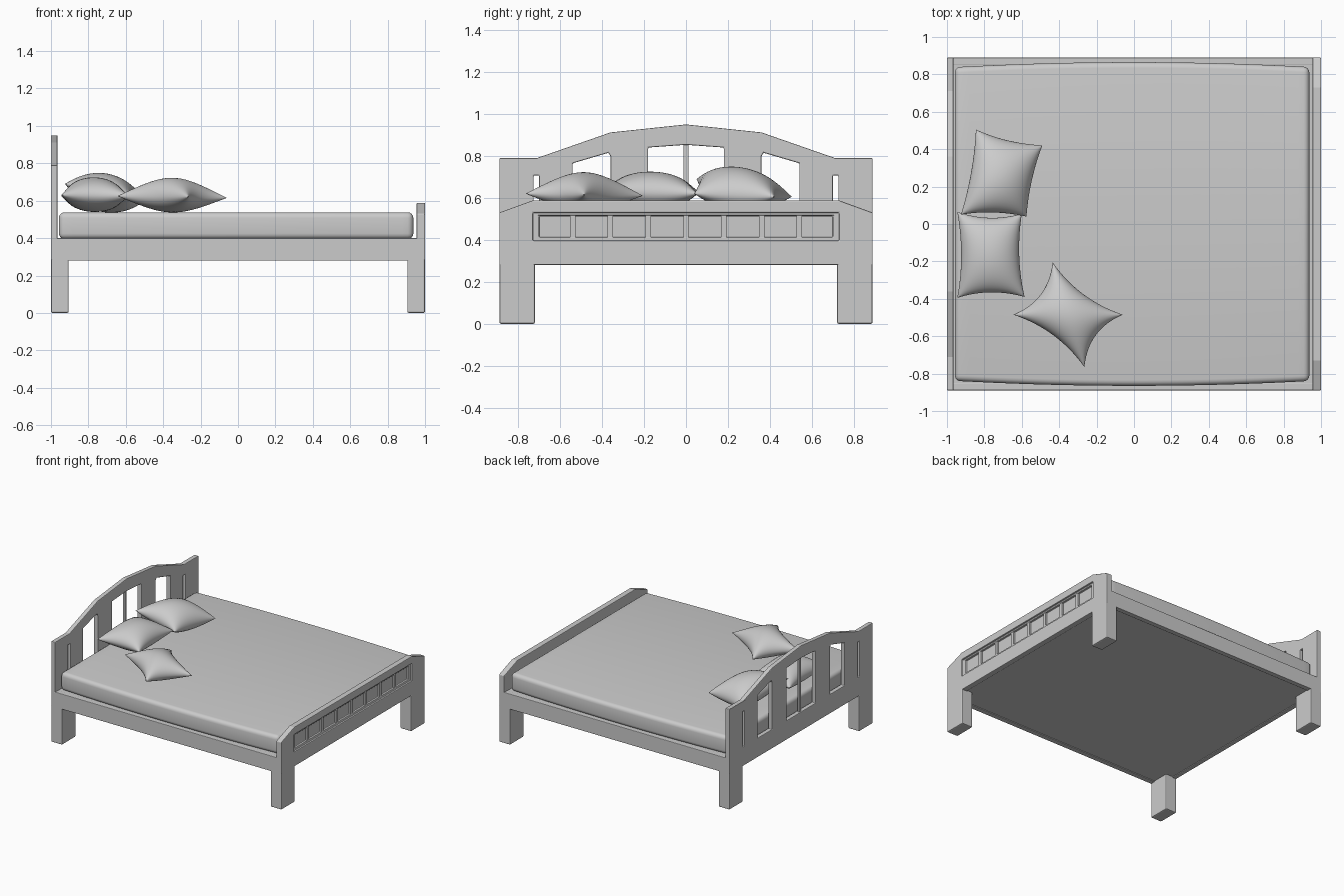
import bpy, bmesh, math
from mathutils import Vector

if "Cube" in bpy.data.objects:
    bpy.data.objects.remove(bpy.data.objects["Cube"])


def finish(bm, name):
    bmesh.ops.recalc_face_normals(bm, faces=bm.faces[:])
    me = bpy.data.meshes.new(name)
    bm.to_mesh(me)
    bm.free()
    ob = bpy.data.objects.new(name, me)
    bpy.context.collection.objects.link(ob)
    return ob


def prism(name, pts, x0, x1):
    """Extrude a (y, z) outline between two x positions."""
    bm = bmesh.new()
    f = bm.faces.new([bm.verts.new((x0, y, z)) for y, z in pts])
    ext = bmesh.ops.extrude_face_region(bm, geom=[f])["geom"]
    for v in ext:
        if isinstance(v, bmesh.types.BMVert):
            v.co.x = x1
    return finish(bm, name)


def box(name, x0, x1, y0, y1, z0, z1, bev=0.0):
    ob = prism(name, [(y0, z0), (y1, z0), (y1, z1), (y0, z1)], x0, x1)
    if bev:
        bevel(ob, bev)
    return ob


def activate(ob):
    bpy.ops.object.select_all(action='DESELECT')
    ob.select_set(True)
    bpy.context.view_layer.objects.active = ob


def bevel(ob, width):
    m = ob.modifiers.new("bevel", 'BEVEL')
    m.width, m.segments, m.limit_method = width, 2, 'ANGLE'


def cut(ob, cutters):
    for c in cutters:
        m = ob.modifiers.new("cut", 'BOOLEAN')
        m.operation, m.solver, m.object = 'DIFFERENCE', 'EXACT', c
        activate(ob)
        bpy.ops.object.modifier_apply(modifier=m.name)
        bpy.data.objects.remove(c)


def mirrored(half):
    """Complete an outline given for y >= 0, bottom to top."""
    return half + [(-y, z) for y, z in reversed(half) if y > 0]


def smooth(ob):
    activate(ob)
    bpy.ops.object.shade_smooth_by_angle(angle=math.radians(40))


# Headboard with arched top and window openings
head = prism("headboard", mirrored([(0.89, 0.28), (0.89, 0.79), (0.71, 0.79),
                                    (0.36, 0.912), (0, 0.95)]), -1.0, -0.965)
low = 0.43
holes = [prism("cutter", mirrored([(0.18, low), (0.18, 0.84), (0, 0.853)]), -1.1, -0.9)]
for s in (1, -1):
    holes.append(prism("cutter", [(s * y, z) for y, z in
                 [(0.36, low), (0.54, low), (0.54, 0.765), (0.37, 0.815), (0.36, 0.80)]], -1.1, -0.9))
    holes.append(prism("cutter", [(s * y, z) for y, z in
                 [(0.70, low), (0.726, low), (0.726, 0.707), (0.70, 0.707)]], -1.1, -0.9))
cut(head, holes)
bevel(head, 0.005)
box("headboard_slat", -0.99, -0.975, -0.011, 0.011, low - 0.01, 0.86)

# Footboard with a stepped recess and short dividers
foot = prism("footboard", mirrored([(0.89, 0.28), (0.89, 0.53), (0.73, 0.588)]), 0.955, 1.0)
cut(foot, [box("cutter", 0.988, 1.1, -0.73, 0.73, 0.395, 0.53),
           box("cutter", 0.974, 1.1, -0.70, 0.70, 0.413, 0.515)])
bevel(foot, 0.005)
for i in range(-3, 4):
    box("footboard_divider", 0.97, 0.987, i * 0.18 - 0.013, i * 0.18 + 0.013, 0.41, 0.518)

# Legs and side rails
for s in (1, -1):
    y0, y1 = sorted((s * 0.72, s * 0.89))
    box("head_leg", -1.0, -0.905, y0, y1, 0, 0.36, 0.008)
    box("foot_leg", 0.905, 1.0, y0, y1, 0, 0.36, 0.008)
    y0, y1 = sorted((s * 0.85, s * 0.89))
    box("side_rail", -0.99, 0.99, y0, y1, 0.28, 0.40, 0.004)

# Base board under the mattress
box("base_board", -0.985, 0.985, -0.87, 0.87, 0.286, 0.398)

# Mattress: rounded box with gently bulging long sides
bm = bmesh.new()
bmesh.ops.create_cube(bm, size=1)
for v in bm.verts:
    v.co = Vector((v.co.x * 1.895 - 0.01, v.co.y * 1.68, v.co.z * 0.143 + 0.4665))
bmesh.ops.bevel(bm, geom=bm.edges[:], offset=0.03, segments=4, profile=0.5, affect='EDGES')
for i in range(-8, 9):
    bmesh.ops.bisect_plane(bm, geom=bm.verts[:] + bm.edges[:] + bm.faces[:],
                           plane_co=(i * 0.11, 0, 0), plane_no=(1, 0, 0))
for v in bm.verts:
    v.co.y *= 1 + 0.03 * max(0, 1 - (v.co.x / 0.93) ** 2)
smooth(finish(bm, "mattress"))


def pillow(name, corners, pinch, up, down, n=24):
    """Cushion spanning four corners, with concave seams and puffed faces."""
    a, b, c, d = [Vector(p) for p in corners]
    mid = (a + b + c + d) / 4
    bm = bmesh.new()
    for h in (up, -down):
        rows = []
        for i in range(n + 1):
            row = []
            for j in range(n + 1):
                u = -math.cos(math.pi * i / n)
                v = -math.cos(math.pi * j / n)
                pu, pv = u * (1 - pinch * (1 - v * v)), v * (1 - pinch * (1 - u * u))
                s, t = (pu + 1) / 2, (pv + 1) / 2
                p = a.lerp(b, s).lerp(d.lerp(c, s), t)
                p.z += h * max(0, (1 - u * u) * (1 - v * v)) ** 0.5
                p.z = max(p.z, 0.537)
                row.append(bm.verts.new(p))
            rows.append(row)
        for i in range(n):
            for j in range(n):
                bm.faces.new((rows[i][j], rows[i + 1][j], rows[i + 1][j + 1], rows[i][j + 1]))
    bmesh.ops.remove_doubles(bm, verts=bm.verts[:], dist=0.0005)
    smooth(finish(bm, name))


# Three scattered pillows
pillow("far_pillow", [(-0.925, 0.05, 0.69), (-0.575, 0.04, 0.62), (-0.49, 0.42, 0.605),
                      (-0.845, 0.505, 0.605)], 0.08, 0.115, 0.09)
pillow("middle_pillow", [(-0.945, -0.395, 0.63), (-0.585, -0.39, 0.625), (-0.60, 0.055, 0.62),
                         (-0.945, 0.065, 0.625)], 0.12, 0.1, 0.085)
pillow("near_pillow", [(-0.645, -0.485, 0.625), (-0.265, -0.765, 0.62), (-0.06, -0.485, 0.615),
                       (-0.435, -0.205, 0.61)], 0.22, 0.105, 0.08)
